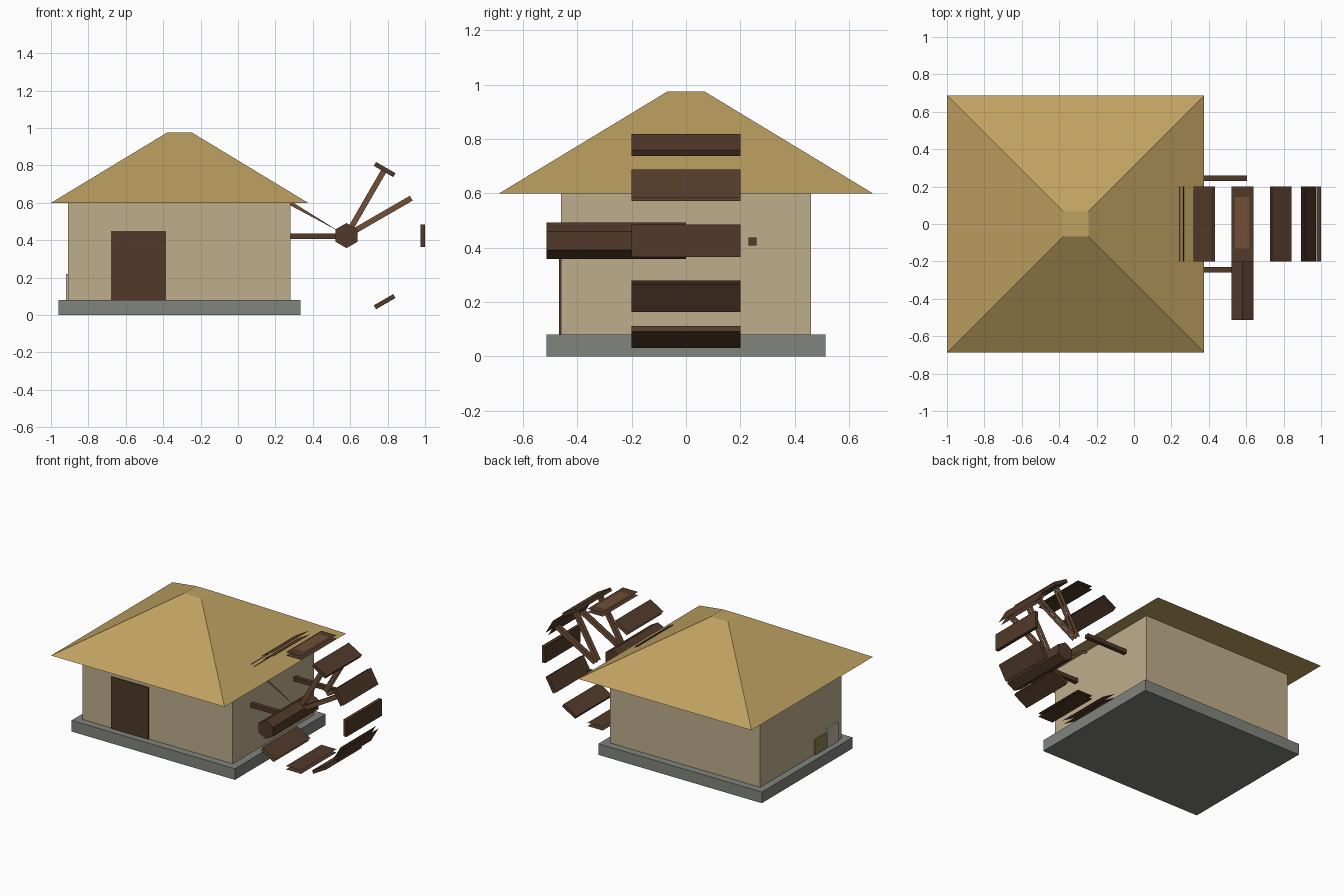
import bpy
from math import cos, sin, radians, pi
from mathutils import Vector

if "Cube" in bpy.data.objects:
    bpy.data.objects.remove(bpy.data.objects["Cube"])

CX, CZ = 0.58, 0.425          # wheel centre


def material(name, rgb):
    m = bpy.data.materials.new(name)
    m.diffuse_color = (*rgb, 1)
    m.use_nodes = True
    m.node_tree.nodes["Principled BSDF"].inputs["Base Color"].default_value = m.diffuse_color
    return m


STONE = material("stone", (0.22, 0.23, 0.21))
PLASTER = material("plaster", (0.52, 0.42, 0.26))
THATCH = material("thatch", (0.52, 0.36, 0.12))
DARK = material("dark_wood", (0.085, 0.042, 0.023))
WOOD = material("wood", (0.16, 0.08, 0.04))
GREEN = material("green_sack", (0.25, 0.22, 0.08))
PALE = material("pale_sack", (0.52, 0.46, 0.38))


def mesh(name, verts, faces, mat):
    me = bpy.data.meshes.new(name)
    me.from_pydata([tuple(v) for v in verts], [], faces)
    ob = bpy.data.objects.new(name, me)
    bpy.context.collection.objects.link(ob)
    me.materials.append(mat)
    return ob


BOX_FACES = [(0, 1, 3, 2), (4, 6, 7, 5), (0, 4, 5, 1),
             (2, 3, 7, 6), (0, 2, 6, 4), (1, 5, 7, 3)]


def box(name, x, y, z, mat):
    return mesh(name, [(a, b, c) for a in x for b in y for c in z], BOX_FACES, mat)


def polar(r, t, y, angle):
    """Point on the wheel: radius r, tangential offset t, depth y."""
    a = radians(angle)
    return Vector((CX + r * cos(a) - t * sin(a), y, CZ + r * sin(a) + t * cos(a)))


# house body
box("foundation", (-0.96, 0.335), (-0.513, 0.513), (0, 0.08), STONE)
box("walls", (-0.91, 0.28), (-0.46, 0.46), (0.08, 0.60), PLASTER)
box("door", (-0.68, -0.385), (-0.468, -0.44), (0.08, 0.45), DARK)

# hipped roof with a flat top
rx = -0.3125
ring = [(-1, -1), (1, -1), (1, 1), (-1, 1)]
roof = [(rx + h * i, h * j, z) for h, z in ((0.6875, 0.60), (0.068, 0.975)) for i, j in ring]
mesh("roof", roof, [(3, 2, 1, 0), (4, 5, 6, 7)] +
     [(i, (i + 1) % 4, (i + 1) % 4 + 4, i + 4) for i in range(4)], THATCH)

# sacks against the left wall
box("green_sack", (-0.92, -0.82), (-0.275, -0.15), (0.08, 0.19), GREEN)
box("pale_sack", (-0.92, -0.80), (-0.41, -0.285), (0.08, 0.22), PALE)

# brackets carrying the wheel
for s in (-1, 1):
    ys = sorted((s * 0.23, s * 0.26))
    box("wheel_bracket", (0.27, 0.605), ys, (0.408, 0.437), DARK)

# six-sided axle
hexa = [polar(0.067, 0, y, 90 + 60 * i) for y in (-0.513, 0.0) for i in range(6)]
mesh("axle", hexa, [tuple(range(6)), tuple(range(11, 5, -1))] +
     [(i, i + 6, (i + 1) % 6 + 6, (i + 1) % 6) for i in range(6)], DARK)

# twelve paddles: three solid boards, the rest open pairs of thin slats
for k in range(12):
    ang = k * 30
    pts = [polar(r, t, y, ang) for r in (0.396, 0.42)
           for t in (-0.06, 0.06) for y in (-0.2, 0.2)]
    solid = ang in (0, 60, 300)
    mesh("paddle", pts, BOX_FACES if solid else BOX_FACES[:2], DARK)

# flat spoke boards
for ang in (30, 60):
    for y in (-0.155, -0.125, 0.125, 0.155):
        pts = [polar(r, t, y, ang) for r, t in
               ((0.04, -0.015), (0.40, -0.015), (0.40, 0.015), (0.04, 0.015))]
        mesh("spoke", pts, [(0, 1, 2, 3)], WOOD)
mesh("spoke_splinter", [polar(0.04, 0, -0.14, 150), polar(0.39, -0.012, -0.14, 150),
                        polar(0.39, 0.012, -0.14, 150)], [(0, 1, 2)], WOOD)

# pale slat on the top paddle
mesh("top_slat", [(0.54, -0.13, 0.848), (0.615, -0.13, 0.848),
                  (0.615, 0.145, 0.848), (0.54, 0.145, 0.848)], [(0, 1, 2, 3)], WOOD)
